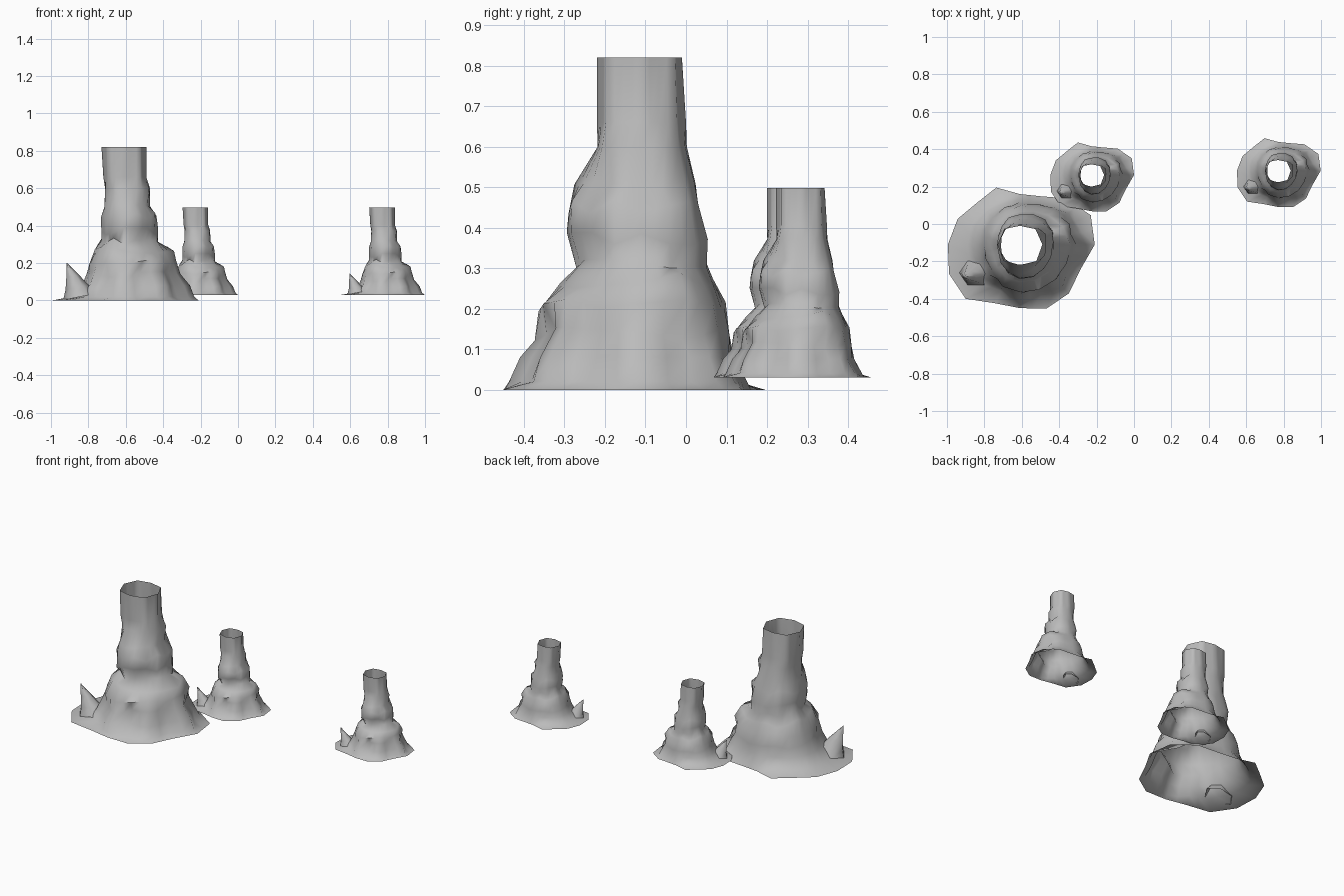
import bpy, bmesh, math, random
from mathutils import Vector

if "Cube" in bpy.data.objects:
    bpy.data.objects.remove(bpy.data.objects["Cube"])

random.seed(7)
SIDES = 32

stone = bpy.data.materials.new("grey_stone")
stone.use_nodes = True
stone.diffuse_color = (0.5, 0.5, 0.5, 1)
stone.node_tree.nodes["Principled BSDF"].inputs["Base Color"].default_value = stone.diffuse_color

# Skirt outline: radius at even steps around the foot
OUTLINE = [.4, .41, .35, .28, .27, .33, .32, .36, .385, .41, .41, .34, .34, .37, .37, .35]

# Body rings: height, reach to -x, +x, -y, +y
RINGS = [
    (.02, .29, .36, .31, .26), (.08, .23, .33, .29, .22), (.14, .2, .295, .245, .22),
    (.21, .19, .28, .255, .2), (.27, .155, .26, .2, .18), (.32, .12, .19, .155, .16),
    (.37, .12, .18, .185, .165), (.45, .12, .18, .185, .14), (.51, .105, .14, .16, .13),
    (.6, .1, .145, .11, .11), (.66, .11, .12, .11, .11), (.82, .12, .12, .11, .1),
]


def polar(angle, r, z):
    return Vector((r * math.cos(angle), r * math.sin(angle), z))


def spread(anchors):
    """Fill the straight runs between coarse corners so that every ring has SIDES points."""
    step = SIDES // len(anchors)
    return [a.lerp(b, i / step) for a, b in zip(anchors, anchors[1:] + anchors[:1]) for i in range(step)]


def body_ring(ring):
    z, west, east, front, back = ring
    corners = 8 if z > .6 else 16
    rough = 0 if z > .6 else .04
    anchors = []
    for k in range(corners):
        a = math.tau * k / corners
        c, s = math.cos(a), math.sin(a)
        rx, ry = (east if c > 0 else west), (back if s > 0 else front)
        # squarish pipe above; the body is full at the back east corner and lean elsewhere
        power = 2.6 if z >= .6 or (c > 0 and s > 0) else 1.85
        r = (abs(c / rx) ** power + abs(s / ry) ** power) ** (-1 / power)
        lift = random.uniform(-.02, .02) if .1 < z < .6 else 0
        anchors.append(polar(a, r * (1 + random.uniform(-rough, rough)), z + lift))
    points = spread(anchors)
    # folds run down the front and east faces of the foot
    if z < .18:
        for k, p in enumerate(points):
            if k > 19 or k < 4:
                fold = 1 + (.06, -.02, -.08, .03)[k % 4]
                p.x, p.y = p.x * fold, p.y * fold
    return points


def bridge(bm, rows):
    for low, high in zip(rows, rows[1:]):
        for k in range(len(low)):
            n = (k + 1) % len(low)
            bm.faces.new((low[k], low[n], high[n], high[k]))


def chimney_mesh():
    bm = bmesh.new()
    foot = spread([polar(math.tau * k / 16, r, 0) for k, r in enumerate(OUTLINE)])
    bridge(bm, [[bm.verts.new(p) for p in row] for row in [foot] + [body_ring(r) for r in RINGS]])
    # horn growing out of the skirt and curling outward to a point
    horn = []
    for x, y, z, wide, deep in ((-.235, -.15, .02, .09, .075), (-.25, -.155, .07, .062, .055),
                                (-.274, -.165, .13, .034, .03), (-.304, -.175, .2, .002, .002)):
        horn.append([bm.verts.new((x + wide * math.cos(a), y + deep * math.sin(a),
                                   z + wide * math.cos(a) * .2))
                     for a in (math.tau * k / 6 for k in range(6))])
    bridge(bm, horn)
    mesh = bpy.data.meshes.new("rock_chimney")
    bm.to_mesh(mesh)
    bm.free()
    mesh.materials.append(stone)
    return mesh


# One large chimney and two small copies sharing its mesh
chimney = chimney_mesh()
for name, place, size in (("small_chimney_near", (-.228, .262, .03), .57),
                          ("small_chimney_far", (.77, .285, .03), .57),
                          ("large_chimney", (-.61, -.11, 0), 1)):
    obj = bpy.data.objects.new(name, chimney)
    obj.location = place
    obj.scale = (size,) * 3
    bpy.context.collection.objects.link(obj)
bpy.ops.object.select_all(action="DESELECT")
obj.select_set(True)
bpy.context.view_layer.objects.active = obj
bpy.ops.object.shade_smooth_by_angle(angle=math.radians(65))
